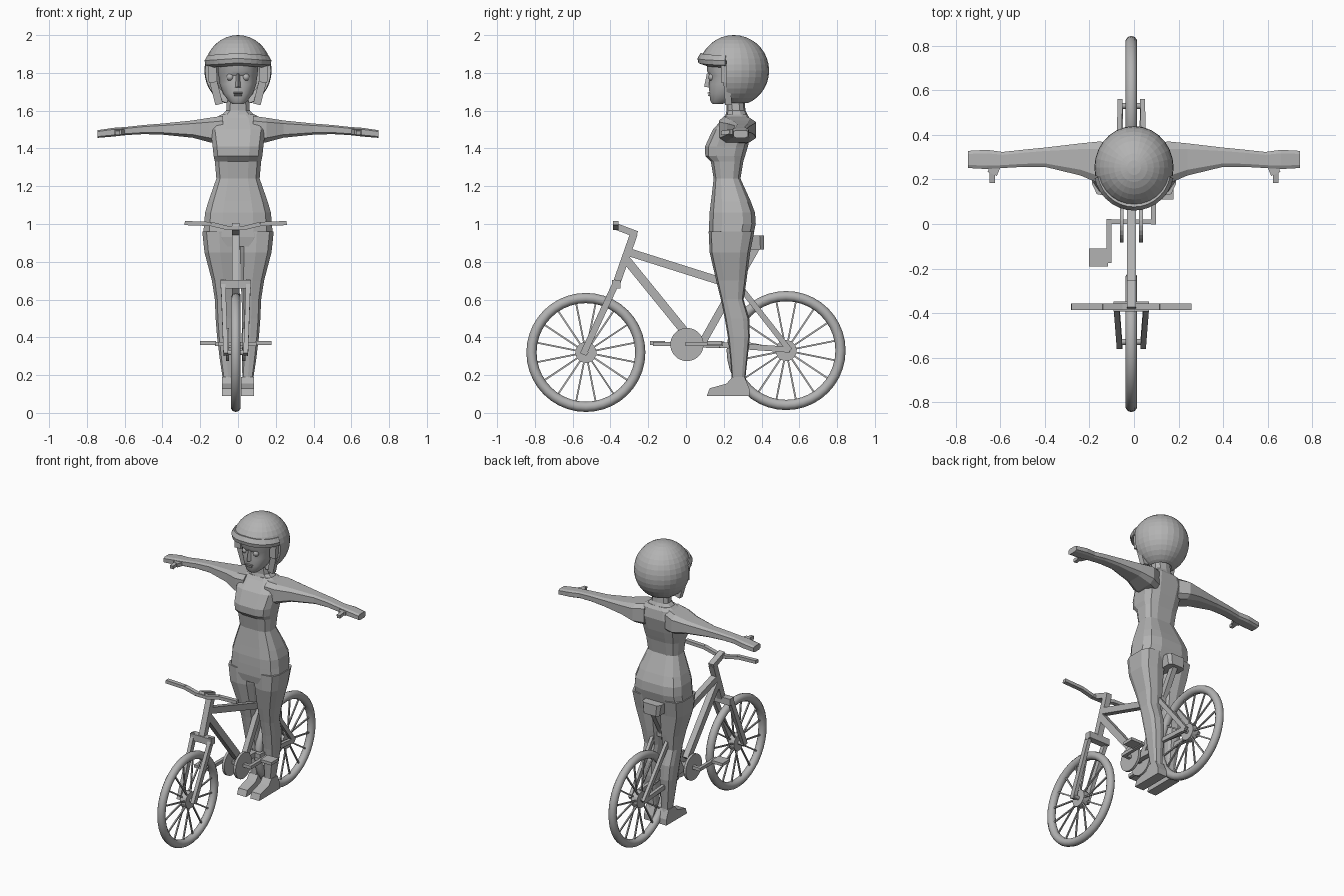
import bpy, bmesh, math
from mathutils import Vector, Matrix

GREY = bpy.data.materials.new("plain_grey")
GREY.diffuse_color = (0.45, 0.45, 0.45, 1)
BX = -0.012  # bicycle centre line


def finish(name, bm, smooth=None):
    bmesh.ops.recalc_face_normals(bm, faces=bm.faces)
    me = bpy.data.meshes.new(name)
    bm.to_mesh(me)
    bm.free()
    me.materials.append(GREY)
    ob = bpy.data.objects.new(name, me)
    bpy.context.collection.objects.link(ob)
    if smooth:
        bpy.context.view_layer.objects.active = ob
        ob.select_set(True)
        bpy.ops.object.shade_smooth_by_angle(angle=math.radians(smooth))
        ob.select_set(False)
    return ob


def add_beam(bm, a, b, w, t, sides=4):
    """Bar from a to b, w wide across x and t thick."""
    a, b = Vector(a), Vector(b)
    d = (b - a).normalized()
    side = Vector((1, 0, 0)) if abs(d.x) < 0.9 else Vector((0, 1, 0))
    up = d.cross(side).normalized()
    side = up.cross(d)
    k = 1 / math.cos(math.pi / sides)
    rings = []
    for p in (a, b):
        rings.append([bm.verts.new(p + side * (w / 2 * k * math.cos(g)) + up * (t / 2 * k * math.sin(g)))
                      for g in (2 * math.pi * (i + 0.5) / sides for i in range(sides))])
    skin(bm, rings)


def skin(bm, rings):
    n = len(rings[0])
    for r, s in zip(rings, rings[1:]):
        for i in range(n):
            bm.faces.new((r[i], r[(i + 1) % n], s[(i + 1) % n], s[i]))
    bm.faces.new(rings[0])
    bm.faces.new(rings[-1][::-1])


def beams(name, items, sides=4):
    bm = bmesh.new()
    for a, b, w, t in items:
        add_beam(bm, a, b, w, t, sides)
    return finish(name, bm)


def loft(name, rows, power=0.6, n=12, axis='z', mirror=False, smooth=None):
    """Rounded sections: (station, low_u, high_u, low_v, high_v)."""
    bm = bmesh.new()
    rings = []
    for s, u0, u1, v0, v1 in rows:
        ring = []
        for i in range(n):
            g = 2 * math.pi * (i + 0.5) / n
            c, q = math.cos(g), math.sin(g)
            u = (u0 + u1) / 2 + (u1 - u0) / 2 * math.copysign(abs(c) ** power, c)
            v = (v0 + v1) / 2 + (v1 - v0) / 2 * math.copysign(abs(q) ** power, q)
            ring.append(bm.verts.new((u, v, s) if axis == 'z' else (s, u, v)))
        rings.append(ring)
    skin(bm, rings)
    ob = finish(name, bm, smooth)
    if mirror:
        ob.modifiers.new("mirror", 'MIRROR')
    return ob


# Wheels: tyre, hub and spokes
def wheel(prefix, y, z):
    bm = bmesh.new()
    rings = 40
    grid = []
    for i in range(rings):
        g = 2 * math.pi * i / rings
        row = []
        for j in range(10):
            h = 2 * math.pi * j / 10
            r = 0.288 + 0.027 * math.cos(h)
            row.append(bm.verts.new((BX + 0.027 * math.sin(h), y + r * math.cos(g), z + r * math.sin(g))))
        grid.append(row)
    for i in range(rings):
        for j in range(10):
            a, b = grid[i], grid[(i + 1) % rings]
            bm.faces.new((a[j], a[(j + 1) % 10], b[(j + 1) % 10], b[j]))
    finish(prefix + "_tyre", bm, 45)
    spokes = []
    for i in range(16):
        g = 2 * math.pi * (i + 0.5) / 16
        c, s = math.cos(g), math.sin(g)
        off = 0.015 if i % 2 else -0.015
        spokes.append(((BX + off, y + 0.03 * c, z + 0.03 * s), (BX, y + 0.27 * c, z + 0.27 * s), 0.009, 0.009))
    beams(prefix + "_spokes", spokes)
    beams(prefix + "_hub", [((BX - 0.022, y, z), (BX + 0.022, y, z), 0.11, 0.11),
                            ((BX - 0.06, y, z), (BX + 0.06, y, z), 0.025, 0.025)], 16)


wheel("front_wheel", -0.53, 0.32)
wheel("rear_wheel", 0.53, 0.33)

# Frame tubes
beams("frame", [
    ((BX, -0.275, 0.95), (BX, -0.37, 0.68), 0.04, 0.04),
    ((BX, -0.30, 0.85), (BX, 0.27, 0.67), 0.04, 0.042),
    ((BX, -0.315, 0.81), (BX, 0.01, 0.41), 0.04, 0.045),
    ((BX, 0.08, 0.36), (BX, 0.38, 0.89), 0.035, 0.04),
    ((BX, 0.0, 0.365), (BX, 0.20, 0.36), 0.035, 0.035)])

# Fork and rear stays, both sides
fork, stays = [((BX - 0.08, -0.37, 0.68), (BX + 0.08, -0.37, 0.68), 0.045, 0.045)], \
              [((BX - 0.065, 0.27, 0.68), (BX + 0.065, 0.27, 0.68), 0.035, 0.035)]
for s in (-1, 1):
    fork.append(((BX + s * 0.067, -0.365, 0.70), (BX + s * 0.053, -0.545, 0.31), 0.025, 0.035))
    stays.append(((BX + s * 0.058, 0.26, 0.70), (BX + s * 0.05, 0.55, 0.33), 0.022, 0.03))
    stays.append(((BX + s * 0.045, 0.18, 0.36), (BX + s * 0.05, 0.55, 0.335), 0.022, 0.03))
stays.append(((BX - 0.056, 0.19, 0.36), (BX + 0.056, 0.19, 0.36), 0.03, 0.03))
beams("front_fork", fork)
beams("rear_stays", stays)

# Handlebar with stem
bar = [((BX, -0.26, 0.945), (BX, -0.38, 0.99), 0.04, 0.035)]
pts = [(-0.27, 1.005), (-0.13, 1.0), (-0.04, 0.978), (0.04, 0.978), (0.13, 1.0), (0.27, 1.005)]
for (x0, z0), (x1, z1) in zip(pts, pts[1:]):
    bar.append(((BX + x0, -0.372, z0), (BX + x1, -0.372, z1), 0.028, 0.022))
beams("handlebar", bar)

# Saddle
loft("saddle", [(0.865, -0.075, 0.05, 0.27, 0.415), (0.94, -0.085, 0.06, 0.24, 0.415)], 0.35, 8)

# Chainrings, cranks and pedals
beams("chainrings", [((BX + s * 0.035, 0.005, 0.362), (BX + s * 0.052, 0.005, 0.362), 0.175, 0.175)
                     for s in (-1, 1)], 24)
cranks = [((BX - 0.11, 0.01, 0.365), (BX + 0.11, 0.01, 0.365), 0.022, 0.022)]
pedals = []
for s in (-1, 1):
    x = BX + s * 0.1
    cranks.append(((x, 0.01 - s * 0.012, 0.365), (x, 0.01 + s * 0.185, 0.365), 0.022, 0.022))
    pedals.append(((BX + s * 0.105, s * 0.15, 0.37), (BX + s * 0.19, s * 0.15, 0.37), 0.08, 0.02))
beams("cranks", cranks)
beams("pedals", pedals)

# Rider: torso from crotch to shoulders
loft("torso", [(z, -w, w, f, b) for z, w, f, b in (
    (0.88, 0.15, 0.13, 0.33), (0.93, 0.19, 0.12, 0.355), (1.0, 0.183, 0.12, 0.372), (1.06, 0.178, 0.122, 0.368),
    (1.12, 0.16, 0.13, 0.345), (1.24, 0.117, 0.145, 0.29), (1.33, 0.125, 0.13, 0.305),
    (1.36, 0.132, 0.10, 0.315), (1.41, 0.137, 0.098, 0.33), (1.50, 0.15, 0.14, 0.35),
    (1.56, 0.125, 0.195, 0.34), (1.58, 0.09, 0.21, 0.325))], 0.6, 12)

# Legs and feet
loft("leg", [(z, i, o, f, b) for z, i, o, f, b in (
    (0.96, 0.008, 0.192, 0.12, 0.362), (0.85, 0.008, 0.18, 0.125, 0.34), (0.7, 0.012, 0.14, 0.16, 0.32),
    (0.6, 0.018, 0.124, 0.185, 0.305), (0.5, 0.02, 0.12, 0.205, 0.335), (0.4, 0.018, 0.112, 0.222, 0.338),
    (0.28, 0.02, 0.097, 0.235, 0.325), (0.19, 0.022, 0.083, 0.242, 0.315),
    (0.14, 0.022, 0.08, 0.225, 0.325), (0.09, 0.02, 0.082, 0.22, 0.335))], 0.6, 10, mirror=True)
bm = bmesh.new()
foot = [(0.335, 0.09), (0.335, 0.13), (0.31, 0.19), (0.245, 0.19), (0.215, 0.155), (0.125, 0.13), (0.11, 0.09)]
skin(bm, [[bm.verts.new((x, y, z)) for y, z in foot] for x in (0.016, 0.085)])
finish("foot", bm).modifiers.new("mirror", 'MIRROR')

# Arms, hands and thumbs
loft("arm", [(0.08, 0.17, 0.345, 1.42, 1.575), (0.15, 0.175, 0.375, 1.43, 1.565), (0.24, 0.215, 0.365, 1.455, 1.55),
             (0.4, 0.255, 0.345, 1.472, 1.533), (0.50, 0.255, 0.335, 1.475, 1.525), (0.59, 0.25, 0.325, 1.47, 1.515),
             (0.66, 0.245, 0.335, 1.462, 1.51), (0.745, 0.25, 0.33, 1.455, 1.497)], 0.5, 8, 'x', True)
thumb = beams("thumb", [((0.62, 0.265, 1.487), (0.637, 0.225, 1.487), 0.045, 0.025),
                        ((0.637, 0.23, 1.487), (0.637, 0.185, 1.482), 0.024, 0.022)])
thumb.modifiers.new("mirror", 'MIRROR')

# Neck and head
loft("neck", [(1.56, -0.11, 0.11, 0.205, 0.335), (1.60, -0.065, 0.065, 0.215, 0.315),
              (1.70, -0.058, 0.058, 0.21, 0.305)], 0.8, 10)
loft("head", [(1.635, -0.03, 0.03, 0.14, 0.19), (1.65, -0.05, 0.05, 0.128, 0.24), (1.69, -0.08, 0.08, 0.122, 0.32),
              (1.74, -0.098, 0.098, 0.12, 0.35), (1.785, -0.104, 0.104, 0.125, 0.36),
              (1.81, -0.107, 0.107, 0.108, 0.36), (1.89, -0.105, 0.105, 0.11, 0.36)], 0.85, 16, smooth=35)

# Facial features
bm = bmesh.new()
nose = [bm.verts.new(p) for p in ((-0.022, 0.135, 1.72), (0.022, 0.135, 1.72), (0, 0.096, 1.727),
                                  (-0.01, 0.13, 1.80), (0.01, 0.13, 1.80), (0, 0.11, 1.795))]
for f in ((0, 1, 2), (3, 5, 4), (0, 2, 5, 3), (1, 4, 5, 2), (0, 3, 4, 1)):
    bm.faces.new([nose[i] for i in f])
finish("nose", bm)
beams("lips", [((-0.025, 0.127, 1.694), (0.025, 0.127, 1.694), 0.026, 0.009),
               ((-0.02, 0.128, 1.682), (0.02, 0.128, 1.682), 0.024, 0.01)], 6)
bm = bmesh.new()
for s in (-1, 1):
    bmesh.ops.create_uvsphere(bm, u_segments=10, v_segments=6, radius=0.02,
                              matrix=Matrix.Translation((s * 0.042, 0.138, 1.778)))
finish("eyes", bm, 60)

# Helmet shell with the face opening and neck opening cut out
bm = bmesh.new()
bmesh.ops.create_uvsphere(bm, u_segments=28, v_segments=18, radius=1,
                          matrix=Matrix.Translation((0, 0.253, 1.812)) @ Matrix.Diagonal((0.178, 0.187, 0.188, 1)))
for co, no in (((0, 0.215, 0), (0, 1, 0)), ((0, 0, 1.865), (0, 0, 1)), ((0, 0, 1.64), (0, 0, 1))):
    bmesh.ops.bisect_plane(bm, geom=bm.verts[:] + bm.edges[:] + bm.faces[:], plane_co=co, plane_no=no)
gone = []
for f in bm.faces:
    c = f.calc_center_median()
    if c.z < 1.64 or (c.z < 1.865 and c.y < 0.215):
        gone.append(f)
bmesh.ops.delete(bm, geom=gone, context='FACES')
helmet = finish("helmet_shell", bm)
sol = helmet.modifiers.new("thickness", 'SOLIDIFY')
sol.thickness, sol.offset = 0.045, -1

# Helmet visor rim
bm = bmesh.new()
rings = []
for i in range(15):
    g = math.radians(-168 + 156 * i / 14)
    c, s = math.cos(g), math.sin(g)
    lift = -0.012 * abs(c)
    rings.append([bm.verts.new((r * c, 0.245 + r * s * 1.02, z + lift))
                  for r, z in ((0.14, 1.84), (0.176, 1.853), (0.181, 1.877), (0.165, 1.905), (0.135, 1.90))])
skin(bm, rings)
finish("helmet_visor", bm)

# Cheek guards
guard = beams("cheek_guard", [((0.138, 0.205, 1.85), (0.132, 0.205, 1.75), 0.045, 0.04),
                              ((0.132, 0.215, 1.76), (0.10, 0.225, 1.635), 0.04, 0.035)])
guard.modifiers.new("mirror", 'MIRROR')
